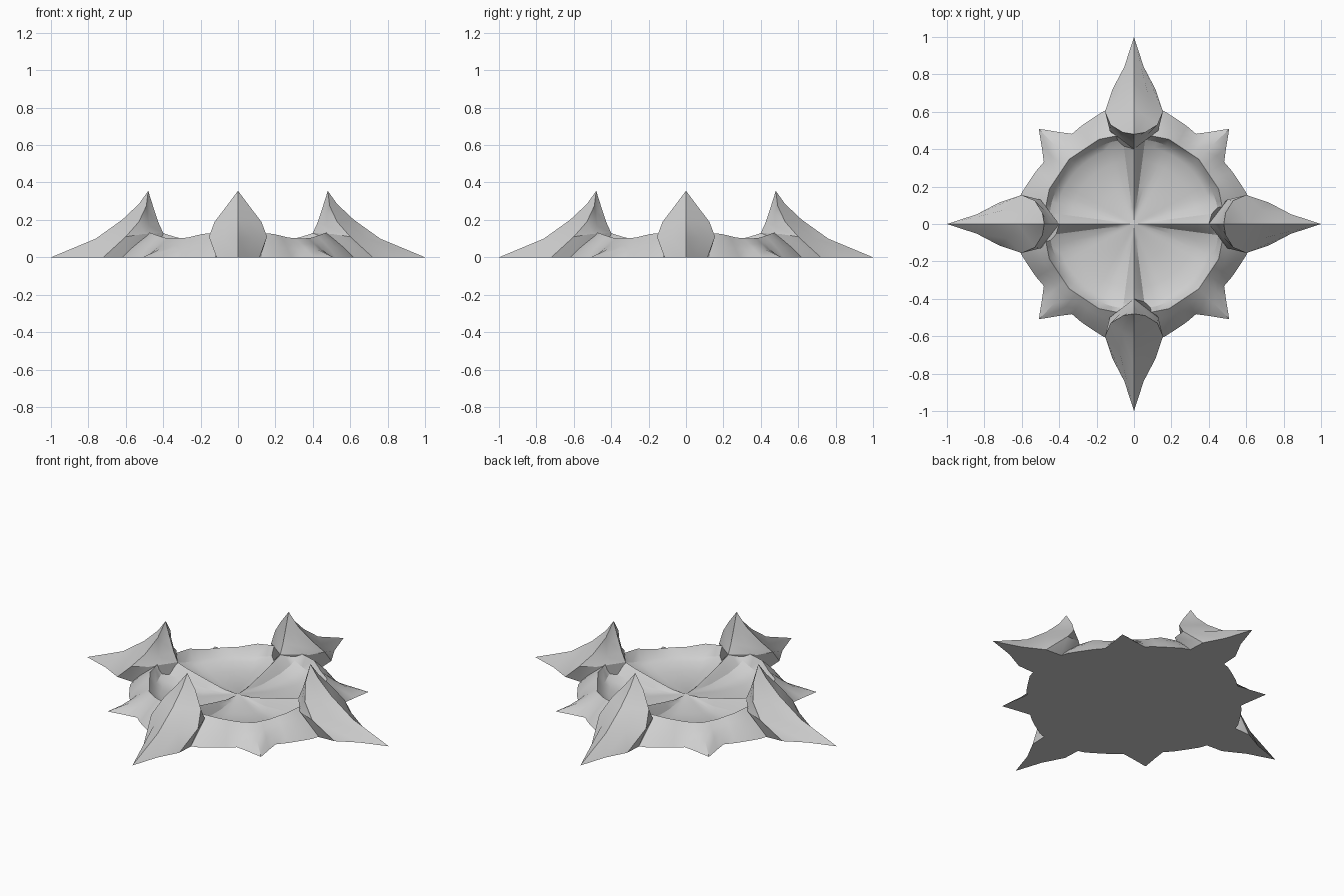
import bpy, bmesh
from math import radians, cos, sin, pi

cube = bpy.data.objects.get("Cube")
if cube:
    bpy.data.objects.remove(cube)

stone = bpy.data.materials.new("pale_grey")
stone.use_nodes = True
colour = (0.62, 0.62, 0.62, 1)
stone.diffuse_color = colour
stone.node_tree.nodes["Principled BSDF"].inputs["Base Color"].default_value = colour


def finish(bm, name):
    bmesh.ops.recalc_face_normals(bm, faces=bm.faces)
    mesh = bpy.data.meshes.new(name)
    bm.to_mesh(mesh)
    bm.free()
    mesh.materials.append(stone)
    obj = bpy.data.objects.new(name, mesh)
    bpy.context.collection.objects.link(obj)
    bpy.ops.object.select_all(action="DESELECT")
    obj.select_set(True)
    bpy.context.view_layer.objects.active = obj
    bpy.ops.object.shade_smooth_by_angle(angle=radians(32))
    return obj


def bridge(bm, a, b):
    n = len(a)
    for i in range(n):
        j = (i + 1) % n
        bm.faces.new((a[i], a[j], b[j], b[i]))


def sample(points, x):
    """Linear interpolation through (x, y) pairs."""
    for (x0, y0), (x1, y1) in zip(points, points[1:]):
        if x <= x1:
            return y0 + (y1 - y0) * (x - x0) / (x1 - x0)
    return points[-1][1]


# Bowl: rings of vertices whose radius and height vary within each octant
OCTANT = [0, 3, 7.5, 15, 22.5, 28.5, 34.5, 39.5, 45]
quarter = OCTANT + [90 - a for a in OCTANT[-2:0:-1]]
angles = [q * 90 + a for q in range(4) for a in quarter]

GROUND = [(0, .64), (13, .63), (22.5, .605), (34.5, .585), (39.5, .638), (45, .72)]
SPIKE = [(0, 0), (34.5, 0), (45, 1)]
RIM_Z = [(0, .135), (15, .13), (22.5, .125), (34.5, .105), (45, .10)]
RIDGE = [(0, 1), (3, .75), (7.5, .3), (15, .08), (22.5, 0), (45, 0)]
# Floor rings: radius, height between ridges, height on a ridge
FLOOR = [(.455, .065, .15), (.42, .045, .135), (.34, .026, .11),
         (.20, .02, .075), (.09, .034, .05)]


def fold(a):
    a %= 90
    return min(a, 90 - a)


def ring(bm, shape):
    verts = []
    for a in angles:
        r, z = shape(fold(a))
        verts.append(bm.verts.new((r * cos(radians(a)), r * sin(radians(a)), z)))
    return verts


def sixteen_sided(a):
    return cos(pi / 16) / cos(radians(a % 22.5 - 11.25))


def outer(t, spike_r, spike_z):
    """Ring part way up the outer slope, pulled out along the small spikes."""
    def shape(a):
        rim = .49 * sixteen_sided(a)
        base = min(sample(GROUND, a), .64 if a < 20 else .585 + .02 * (a < 30))
        s = sample(SPIKE, a)
        r = base + (rim - base) * t
        z = sample(RIM_Z, a) * t ** 0.85
        return r + (spike_r - r) * s, z + (spike_z - z) * s
    return shape


bm = bmesh.new()
rings = [ring(bm, lambda a: (sample(GROUND, a), 0)),
         ring(bm, outer(.35, .60, .04)),
         ring(bm, outer(.7, .54, .07)),
         ring(bm, lambda a: (.49 * sixteen_sided(a), sample(RIM_Z, a)))]
for r, low, high in FLOOR:
    rings.append(ring(bm, lambda a: (r, low + (high - low) * sample(RIDGE, a))))
for lower, upper in zip(rings, rings[1:]):
    bridge(bm, lower, upper)
centre = bm.verts.new((0, 0, .045))
last = rings[-1]
for i in range(len(last)):
    bm.faces.new((last[i], last[(i + 1) % len(last)], centre))
bm.faces.new(rings[0])
finish(bm, "bowl")

# Large thorn pointing along +x: rows from the apex down to the ground
APEX = (.48, 0, .355)
CREST = [(.53, 0, .285), (.62, 0, .20), (.76, 0, .10), (1, 0, 0)]
EDGE = [(.49, .06, .275), (.53, .125, .19), (.60, .155, .11), (.72, .115, 0)]
SEAM = [(.475, .03, .24), (.475, .07, .17), (.50, .13, .125), (.62, .12, 0)]
INNER = [(.447, 0, .25), (.425, 0, .185), (.40, 0, .13), (.34, 0, 0)]


def mirrored(p):
    return (p[0], -p[1], p[2])


bm = bmesh.new()
rows = []
for crest, edge, seam, inner in zip(CREST, EDGE, SEAM, INNER):
    mid = tuple((c + e) / 2 for c, e in zip(crest, edge))
    if crest[2] == 0:
        mid = (.84, .052, 0)
    side = [mid, edge, seam]
    loop = [crest] + side + [inner] + [mirrored(p) for p in reversed(side)]
    rows.append([bm.verts.new(p) for p in loop])
tip = bm.verts.new(APEX)
for i in range(8):
    bm.faces.new((tip, rows[0][i], rows[0][(i + 1) % 8]))
for upper, lower in zip(rows, rows[1:]):
    bridge(bm, upper, lower)
bm.faces.new(rows[-1])
thorn = finish(bm, "left_thorn")

# The other three thorns
for k, name in enumerate(["back_thorn", "right_thorn", "front_thorn"], 1):
    copy = bpy.data.objects.new(name, thorn.data)
    copy.rotation_euler.z = k * pi / 2
    bpy.context.collection.objects.link(copy)
